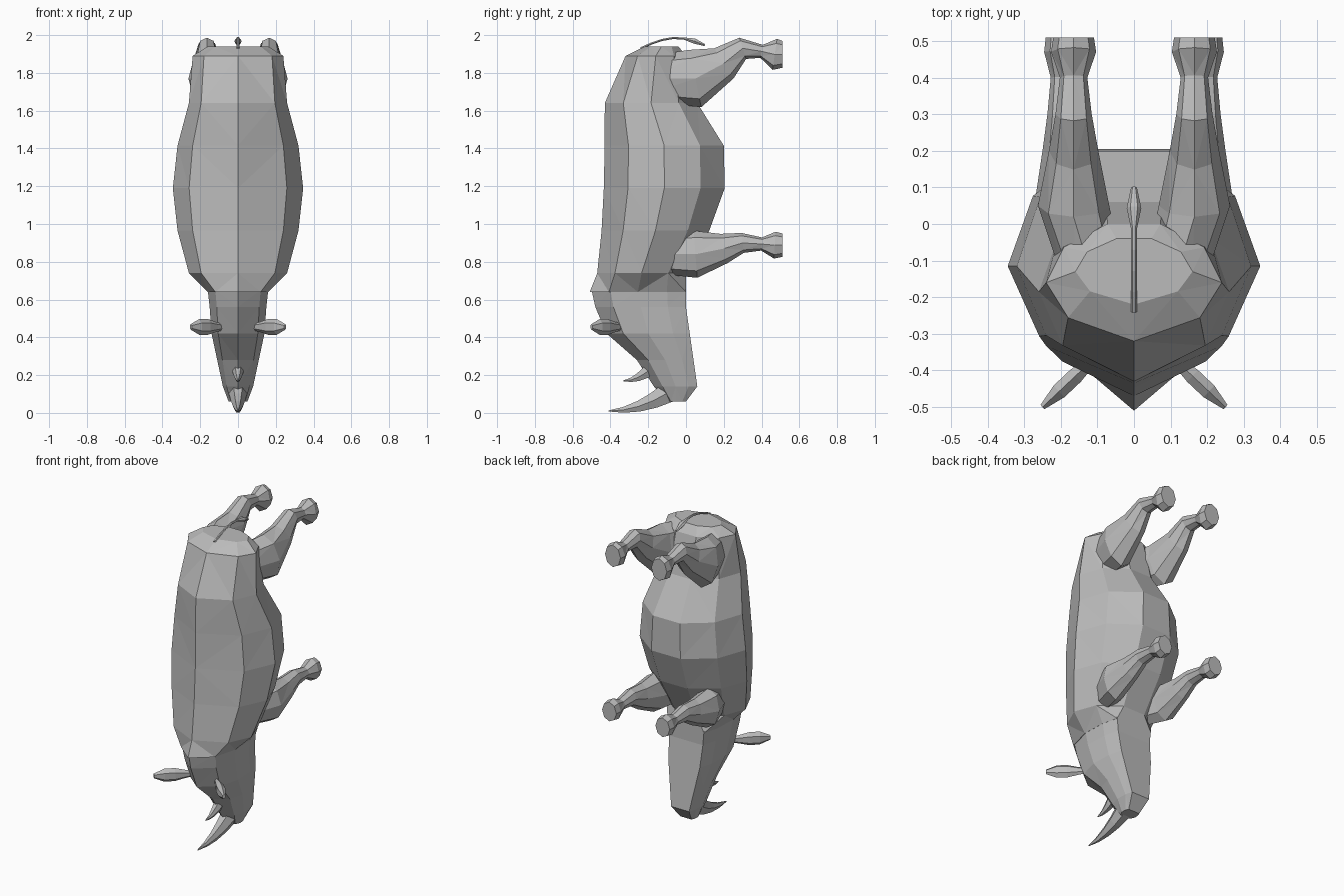
import bpy, bmesh
from math import sin, cos, pi, tau
from mathutils import Vector

cube = bpy.data.objects.get("Cube")
if cube:
    bpy.data.objects.remove(cube, do_unlink=True)

hide = bpy.data.materials.new("grey_hide")
hide.use_nodes = True
grey = (.5, .5, .5, 1)
hide.diffuse_color = grey
hide.node_tree.nodes["Principled BSDF"].inputs["Base Color"].default_value = grey

SIDEWAYS = Vector((1, 0, 0))
UPWARDS = Vector((0, 0, 1))


def loft(name, rings):
    """Skin a list of equal-length rings and cap both ends."""
    bm = bmesh.new()
    loops = [[bm.verts.new(point) for point in ring] for ring in rings]
    count = len(loops[0])
    for lower, upper in zip(loops, loops[1:]):
        for i in range(count):
            j = (i + 1) % count
            bm.faces.new((lower[i], lower[j], upper[j], upper[i]))
    bm.faces.new(loops[0])
    bm.faces.new(loops[-1])
    bmesh.ops.recalc_face_normals(bm, faces=bm.faces)
    sides = [face for face in bm.faces if len(face.verts) == 4]
    bmesh.ops.triangulate(bm, faces=sides)
    mesh = bpy.data.meshes.new(name)
    bm.to_mesh(mesh)
    bm.free()
    mesh.materials.append(hide)
    obj = bpy.data.objects.new(name, mesh)
    bpy.context.collection.objects.link(obj)


def tube(name, path, sides, side_axis):
    """Path entries: centre, half size along side_axis, half size across it."""
    last = len(path) - 1
    rings = []
    for i, (centre, wide, deep) in enumerate(path):
        before = path[max(i - 1, 0)][0]
        after = path[min(i + 1, last)][0]
        across = (after - before).cross(side_axis).normalized()
        angles = [tau * k / sides for k in range(sides)]
        rings.append([centre + side_axis * wide * cos(a) + across * deep * sin(a)
                      for a in angles])
    loft(name, rings)


def steps(count):
    """Even fractions from zero to one."""
    return [i / count for i in range(count + 1)]


def level_ring(z, back, belly, width, square=0):
    """Ten-sided level section; square fills out the belly corners."""
    half = [(0, 0), (.75, .2), (1, .5), (.8 + square / 6, .8),
            (.3 + square / 2, 1), (0, 1)]
    outline = half + [(-x, t) for x, t in reversed(half[1:-1])]
    return [(x * width, back + (belly - back) * t, z) for x, t in outline]


def horn(name, y, z, length, drop, radius):
    """Cone that sweeps forward and flattens out towards its tip."""
    path = []
    for t in steps(4):
        size = radius * (1 - t) + .003
        centre = Vector((0, y - length * t, z - drop * t * (2 - t)))
        path.append((centre, size * .8, size))
    tube(name, path, 6, SIDEWAYS)


def leg(name, x, hip, lift, thigh):
    """Thick thigh tucked into the body, thin shank and flared foot."""
    stations = [(-.2, 0, .7), (.05, 0, 1), (.2, .5, .5), (.3, 1, .2),
                (.4, .9, 0), (.47, .8, .4), (.51, .8, .3)]
    path = []
    for y, rise, swell in stations:
        tuck = .6 if y < 0 else 1
        deep = .035 + thigh * swell
        centre = Vector((x * tuck, y, hip + lift * rise))
        path.append((centre, .02 + deep / 2, deep))
    tube(name, path, 8, SIDEWAYS)


def ear(name, side):
    """Leaf shape, broadest near the outer end."""
    path = []
    for t in steps(4):
        size = .015 + .03 * sin(pi * t ** 1.5)
        centre = Vector((side * (.07 + .18 * t), -.33 - .17 * t, .455))
        path.append((centre, size, size * .6))
    tube(name, path, 6, UPWARDS)


# Body: rump, barrel, then shoulders
rump = [level_ring(1.94, -.22, -.04, .16), level_ring(1.89, -.32, 0, .24)]
barrel = [level_ring(1.64 - .9 * t, -.43 - .04 * t ** 3,
                     .06 * (1 - t) + .18 * sin(pi * t ** .8),
                     .26 + .085 * sin(pi * t))
          for t in steps(4)]
shoulders = [level_ring(.64, -.51, 0, .16, 1)]
loft("body", rump + barrel + shoulders)

# Head with a square jaw, tapering to the muzzle
loft("head", [level_ring(*section, 1) for section in (
    (.65, -.5, 0, .16), (.56, -.48, 0, .15), (.42, -.42, .02, .14),
    (.28, -.26, .04, .11), (.14, -.17, .06, .08), (.06, -.1, 0, .05))])

# Horns
horn("front_horn", -.09, .11, .32, .1, .06)
horn("rear_horn", -.18, .24, .15, .07, .04)

# Tail with a tuft near its end
tail = []
for t in steps(6):
    size = .02 if .8 < t < 1 else .008
    centre = Vector((0, .34 * t - .24, 1.93 + .055 * sin(pi * t * .9)))
    tail.append((centre, size, size * .8))
tube("tail", tail, 6, SIDEWAYS)

# Legs and ears on both sides
for label, side in (("left", 1), ("right", -1)):
    leg(label + "_hind_leg", side * .165, 1.77, .16, .12)
    leg(label + "_front_leg", side * .19, .84, .06, .09)
    ear(label + "_ear", side)
